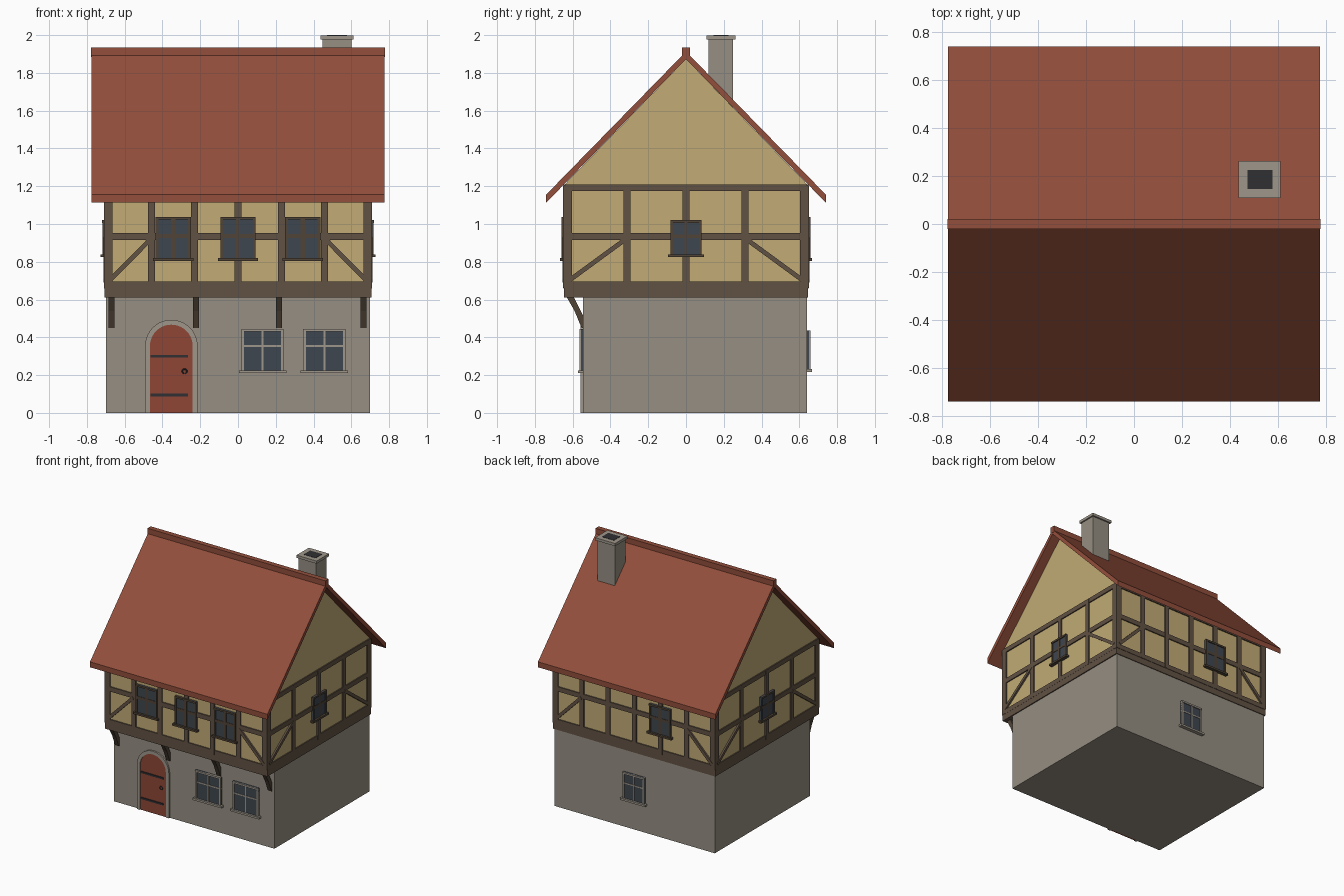
import bpy, bmesh, math
from mathutils import Matrix, Vector

cube = bpy.data.objects.get("Cube")
if cube:
    bpy.data.objects.remove(cube)


def material(name, rgb):
    lin = [((c / 255 + 0.055) / 1.055) ** 2.4 for c in rgb] + [1]
    m = bpy.data.materials.new(name)
    m.use_nodes = True
    m.diffuse_color = lin
    m.node_tree.nodes["Principled BSDF"].inputs["Base Color"].default_value = lin
    return m


PLASTER = material("cream plaster", (194, 171, 118))
STONE = material("grey stone", (150, 142, 130))
TRIM = material("light stone trim", (158, 150, 138))
TIMBER = material("brown timber", (97, 82, 68))
DARK = material("dark timber", (80, 68, 55))
TILE = material("red roof tile", (146, 78, 59))
DOOR = material("red door paint", (142, 70, 53))
GLASS = material("blue grey glass", (63, 70, 79))
IRON = material("black iron", (48, 48, 52))

X, Y = 0.70, 0.64                    # half sizes of the upper storey
FRONT, RIGHT, BACK, LEFT = range(4)  # quarter turns about z


def prism(bm, pts, d0, d1, turn=FRONT):
    """Extrude an outline (across, up) outward from d0 to d1, then turn it."""
    rot = Matrix.Rotation(turn * math.pi / 2, 3, 'Z')
    rings = [[bm.verts.new(rot @ Vector((u, -d, z))) for u, z in pts] for d in (d0, d1)]
    n = len(pts)
    bm.faces.new(rings[0])
    bm.faces.new(rings[1])
    for i in range(n):
        j = (i + 1) % n
        bm.faces.new((rings[0][i], rings[0][j], rings[1][j], rings[1][i]))


def box(bm, u0, u1, z0, z1, d0, d1, turn=FRONT):
    prism(bm, [(u0, z0), (u1, z0), (u1, z1), (u0, z1)], d0, d1, turn)


def finish(bm, name, mat):
    bmesh.ops.recalc_face_normals(bm, faces=bm.faces)
    mesh = bpy.data.meshes.new(name)
    bm.to_mesh(mesh)
    bm.free()
    mesh.materials.append(mat)
    obj = bpy.data.objects.new(name, mesh)
    bpy.context.collection.objects.link(obj)
    return obj


# Stone ground floor, set back under the jetty at the front
bm = bmesh.new()
box(bm, -X, X, 0, 0.615, -Y, 0.545)
finish(bm, "ground_floor", STONE)

# Plastered upper storey with its gables in one profile
bm = bmesh.new()
prism(bm, [(-Y, 0.65), (Y, 0.65), (Y, 1.212), (0, 1.873), (-Y, 1.212)], -X, X, RIGHT)
finish(bm, "upper_storey", PLASTER)

# Floor beam carrying the upper storey
bm = bmesh.new()
box(bm, -X - 0.008, X + 0.008, 0.61, 0.66, -Y - 0.006, Y + 0.006)
finish(bm, "floor_beam", TIMBER)


# Timber framing on each wall
def brace(bm, a, b, w, d0, d1, turn):
    a, b = Vector(a), Vector(b)
    s = (b - a).normalized().orthogonal() * w / 2
    prism(bm, [tuple(p) for p in (a - s, b - s, b + s, a + s)], d0, d1, turn)


for turn, name in enumerate(("front", "right", "back", "left")):
    half, depth, bays = ((X, Y, 6), (Y, X, 4))[turn % 2]
    d0, d1 = depth - 0.01, depth + 0.01
    bm = bmesh.new()
    for z0, z1 in ((0.658, 0.695), (0.916, 0.953), (1.174, 1.21)):
        box(bm, -half, half, z0, z1, d0, d1 - 0.001, turn)
    step = 2 * (half - 0.013) / bays
    for i in range(bays + 1):
        u = -half + 0.013 + i * step
        w = 0.023 if i in (0, bays) else 0.0185
        box(bm, u - w, u + w, 0.66, 1.205, d0, d1, turn)
    for s in (-1, 1):
        brace(bm, (s * (half - 0.02), 0.70), (s * (half - step - 0.01), 0.922),
              0.024, d0, d1 + 0.003, turn)
    finish(bm, name + "_timber_frame", TIMBER)


# Windows: glass plate, frame, cross bars, sill and lintel
def window(name, turn, depth, u, z0, z1, w, mat, bar, split):
    h, t = w / 2, 0.014
    bm = bmesh.new()
    box(bm, u - h, u + h, z0, z1, depth - 0.005, depth + 0.012, turn)
    finish(bm, name + "_glass", GLASS)
    bm = bmesh.new()
    d0, d1 = depth - 0.005, depth + 0.018
    for s in (-1, 1):
        c = u + s * (h - t / 2)
        box(bm, c - t / 2, c + t / 2, z0, z1, d0, d1, turn)
    box(bm, u - h, u + h, z1 - t, z1, d0, d1 + 0.002, turn)
    box(bm, u - bar / 2, u + bar / 2, z0, z1, d0, d1 - 0.002, turn)
    zm = z0 + (z1 - z0) * split
    box(bm, u - h, u + h, zm - bar / 2, zm + bar / 2, d0, d1 - 0.003, turn)
    box(bm, u - h - 0.014, u + h + 0.014, z0 - 0.008, z0 + 0.007, d0, d1 + 0.01, turn)
    finish(bm, name + "_frame", mat)


for i, u in enumerate((-0.343, 0, 0.343)):
    window(f"upper_front_window_{i + 1}", FRONT, Y, u, 0.812, 1.038, 0.186, DARK, 0.022, 0.55)
window("upper_back_window", BACK, Y, 0.229, 0.812, 1.038, 0.186, DARK, 0.022, 0.55)
for turn, name in ((RIGHT, "right"), (LEFT, "left")):
    window(name + "_gable_window", turn, X, 0, 0.832, 1.02, 0.164, DARK, 0.018, 0.55)
for i, u in enumerate((0.13, 0.457)):
    window(f"lower_front_window_{i + 1}", FRONT, 0.545, u, 0.218, 0.445, 0.224, TRIM, 0.01, 0.6)
window("lower_back_window", BACK, Y, 0, 0.225, 0.437, 0.19, TRIM, 0.01, 0.6)


# Arched door with stone surround, iron straps and ring
DX, SPRING = -0.353, 0.354


def arch(r, n=20):
    return [(DX + r * math.cos(math.pi * i / n), SPRING + r * math.sin(math.pi * i / n))
            for i in range(n + 1)]


bm = bmesh.new()
outer = [(DX + 0.139, 0)] + arch(0.139) + [(DX - 0.139, 0)]
inner = [(DX + 0.113, 0)] + arch(0.113) + [(DX - 0.113, 0)]
for i in range(len(outer) - 1):
    prism(bm, [outer[i], outer[i + 1], inner[i + 1], inner[i]], 0.54, 0.558)
bmesh.ops.remove_doubles(bm, verts=bm.verts, dist=1e-5)
pairs = [f for f in bm.faces if all(not e.is_manifold for e in f.edges if len(e.link_faces) > 2)
         and sum(len(e.link_faces) > 2 for e in f.edges) >= 2 and abs(f.normal.y) < 0.5
         and all(len(e.link_faces) != 2 for e in f.edges)]
bmesh.ops.delete(bm, geom=pairs, context='FACES_ONLY')
finish(bm, "door_surround", TRIM)

bm = bmesh.new()
prism(bm, inner, 0.54, 0.552)
finish(bm, "door", DOOR)

bm = bmesh.new()
for z in (0.095, 0.30):
    box(bm, DX - 0.109, DX + 0.087, z - 0.007, z + 0.007, 0.545, 0.559)
finish(bm, "door_straps", IRON)

bpy.ops.mesh.primitive_torus_add(location=(-0.283, -0.556, 0.22), rotation=(math.pi / 2, 0, 0),
                                 major_radius=0.012, minor_radius=0.0035,
                                 major_segments=16, minor_segments=6)
ring = bpy.context.object
ring.name = "door_ring"
ring.data.materials.append(IRON)

# Jetty brackets
bm = bmesh.new()
for x in (-0.67, -0.223, 0.217, 0.664):
    prism(bm, [(-0.63, 0.61), (-0.592, 0.61), (-0.565, 0.555), (-0.54, 0.505),
               (-0.54, 0.45), (-0.553, 0.45), (-0.59, 0.54)], x - 0.016, x + 0.016, RIGHT)
finish(bm, "jetty_brackets", DARK)

# Roof slopes and ridge cap
bm = bmesh.new()
for s in (-1, 1):
    prism(bm, [(0, 1.873), (0, 1.913), (s * 0.74, 1.156), (s * 0.74, 1.113)],
          -0.775, 0.775, RIGHT)
finish(bm, "roof", TILE)

bm = bmesh.new()
box(bm, -0.02, 0.02, 1.885, 1.935, -0.777, 0.777, RIGHT)
finish(bm, "ridge_cap", TILE)

# Chimney with cap and dark flue
bm = bmesh.new()
box(bm, 0.447, 0.60, 1.60, 1.98, -0.25, -0.118)
finish(bm, "chimney", STONE)
bm = bmesh.new()
box(bm, 0.436, 0.611, 1.977, 1.998, -0.262, -0.108)
finish(bm, "chimney_cap", TRIM)
bm = bmesh.new()
box(bm, 0.472, 0.577, 1.994, 2.0, -0.225, -0.145)
finish(bm, "chimney_flue", IRON)
